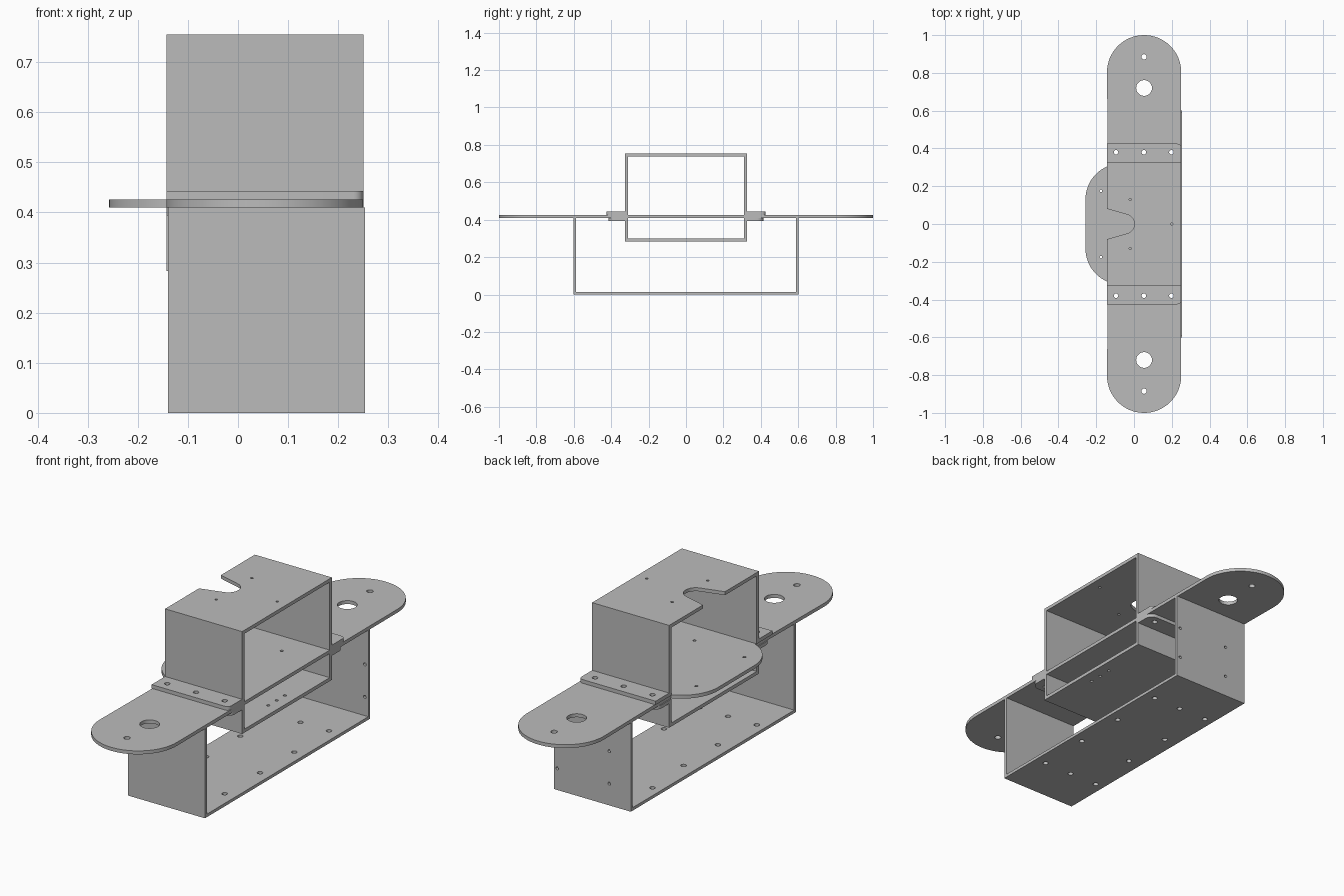
import bpy, bmesh, math

cube = bpy.data.objects.get("Cube")
if cube:
    bpy.data.objects.remove(cube, do_unlink=True)

grey = bpy.data.materials.new("sheet_metal_grey")
grey.use_nodes = True
GREY = (0.5, 0.5, 0.5, 1)
grey.diffuse_color = GREY
bsdf = next(n for n in grey.node_tree.nodes if n.type == 'BSDF_PRINCIPLED')
bsdf.inputs["Base Color"].default_value = GREY


def arc(cx, cy, r, start, end, n=16):
    """Points along an arc, angles in degrees."""
    angles = [math.radians(start + (end - start) * i / n) for i in range(n + 1)]
    return [(cx + r * math.cos(a), cy + r * math.sin(a)) for a in angles]


def rect(x0, y0, x1, y1):
    return [(x0, y0), (x1, y0), (x1, y1), (x0, y1)]


def sheet(name, outline, holes, low, high, upright=False):
    """Flat sheet with round holes (x, y, radius); upright sheets stand across y."""
    curve = bpy.data.curves.new(name, 'CURVE')
    curve.dimensions = '2D'
    curve.fill_mode = 'BOTH'
    curve.extrude = (high - low) / 2
    for loop in [outline] + [arc(x, y, r, 0, 360, 20)[:-1] for x, y, r in holes]:
        spline = curve.splines.new('POLY')
        spline.points.add(len(loop) - 1)
        for p, (x, y) in zip(spline.points, loop):
            p.co = (x, y, 0, 1)
        spline.use_cyclic_u = True
    temp = bpy.data.objects.new(name + "_outline", curve)
    bpy.context.collection.objects.link(temp)
    bpy.context.view_layer.update()
    mesh = bpy.data.meshes.new_from_object(
        temp.evaluated_get(bpy.context.evaluated_depsgraph_get()))
    bpy.data.objects.remove(temp, do_unlink=True)
    bm = bmesh.new()
    bm.from_mesh(mesh)
    bmesh.ops.remove_doubles(bm, verts=bm.verts, dist=0.0001)
    mid = (low + high) / 2
    for v in bm.verts:
        x, y, z = v.co
        v.co = (x, mid + z, y) if upright else (x, y, mid + z)
    bmesh.ops.recalc_face_normals(bm, faces=bm.faces)
    bm.to_mesh(mesh)
    bm.free()
    mesh.materials.clear()
    mesh.materials.append(grey)
    for poly in mesh.polygons:
        poly.material_index = 0
    mesh.name = name
    obj = bpy.data.objects.new(name, mesh)
    bpy.context.collection.objects.link(obj)
    bpy.ops.object.select_all(action='DESELECT')
    obj.select_set(True)
    bpy.context.view_layer.objects.active = obj
    bpy.ops.object.shade_smooth_by_angle(angle=math.radians(30))
    return obj


X0, X1 = -0.143, 0.25
MID = 0.0535
R = (X1 - X0) / 2
bolts = [(x, y, 0.012) for x in (-0.095, 0.052, 0.198) for y in (-0.38, 0.38)]

# Long mounting plate with rounded ends and a side lobe
end_y = 1 - R
plate = (arc(MID, end_y, R, 0, 180, 32)
         + arc(-0.067, 0.13, 0.19, 112, 180)
         + arc(-0.067, -0.13, 0.19, 180, 248)
         + arc(MID, -end_y, R, 180, 360, 32))
plate_holes = bolts + [h for s in (-1, 1) for h in (
    (MID, s * 0.72, 0.042), (MID, s * 0.885, 0.014),
    (-0.175, s * 0.175, 0.007), (0.09, s * 0.19, 0.007))]
sheet("mounting_plate", plate, plate_holes, 0.410, 0.426)

# Upper bracket: notched top
T = 0.016
W = 0.327
top = ([(X0, -W), (X1, -W), (X1, W), (X0, W), (X0, 0.08)]
       + arc(-0.05, 0, 0.052, 75, -75) + [(X0, -0.08)])
sheet("upper_bracket_top", top,
      [(-0.02, 0.13, 0.006), (-0.02, -0.13, 0.006), (0.2, 0, 0.006)], 0.755 - T, 0.755)

# Lower bracket floor with a row of small holes
sheet("lower_bracket_floor", rect(X0, -W, X1, W),
      [(0.197, y, 0.007) for y in (-0.06, 0, 0.06)], 0.283, 0.283 + T)

# Walls and bolted flanges of both brackets, front and back
for side, s in (("front", -1), ("back", 1)):
    a, b = sorted((s * W, s * (W - T)))
    sheet("upper_bracket_wall_" + side, rect(X0, 0.426, X1, 0.755 - T), [], a, b, True)
    sheet("lower_bracket_wall_" + side, rect(X0, 0.283 + T, X1, 0.410), [], a, b, True)
    for level, low, high, out, r in (("upper", 0.426, 0.443, 0.425, 0.02),
                                     ("lower", 0.394, 0.410, 0.415, 0.035)):
        flange = ([(X0, W - T), (X1, W - T)] + arc(X1 - r, out - r, r, 0, 90, 8)
                  + ([(X0, out)] if level == "upper"
                     else arc(X0 + r, out - r, r, 90, 180, 8)))
        sheet(f"{level}_bracket_flange_{side}", [(x, s * y) for x, y in flange],
              [h for h in bolts if h[1] * s > 0], low, high)

# Base channel: floor and two walls, only the back wall drilled
B0, B1, BW = -0.14, 0.253, 0.602
T = 0.014
floor_holes = bolts + [(x, s * 0.125, 0.012) for x in (-0.075, 0.2) for s in (-1, 1)]
sheet("base_floor", rect(B0, -BW, B1, BW), floor_holes, 0, T)
sheet("base_wall_front", rect(B0, T, B1, 0.410), [], -BW, -BW + T, True)
sheet("base_wall_back", rect(B0, T, B1, 0.410),
      [(x, z, 0.007) for x in (-0.03, 0.235) for z in (0.1, 0.25)], BW - T, BW, True)
